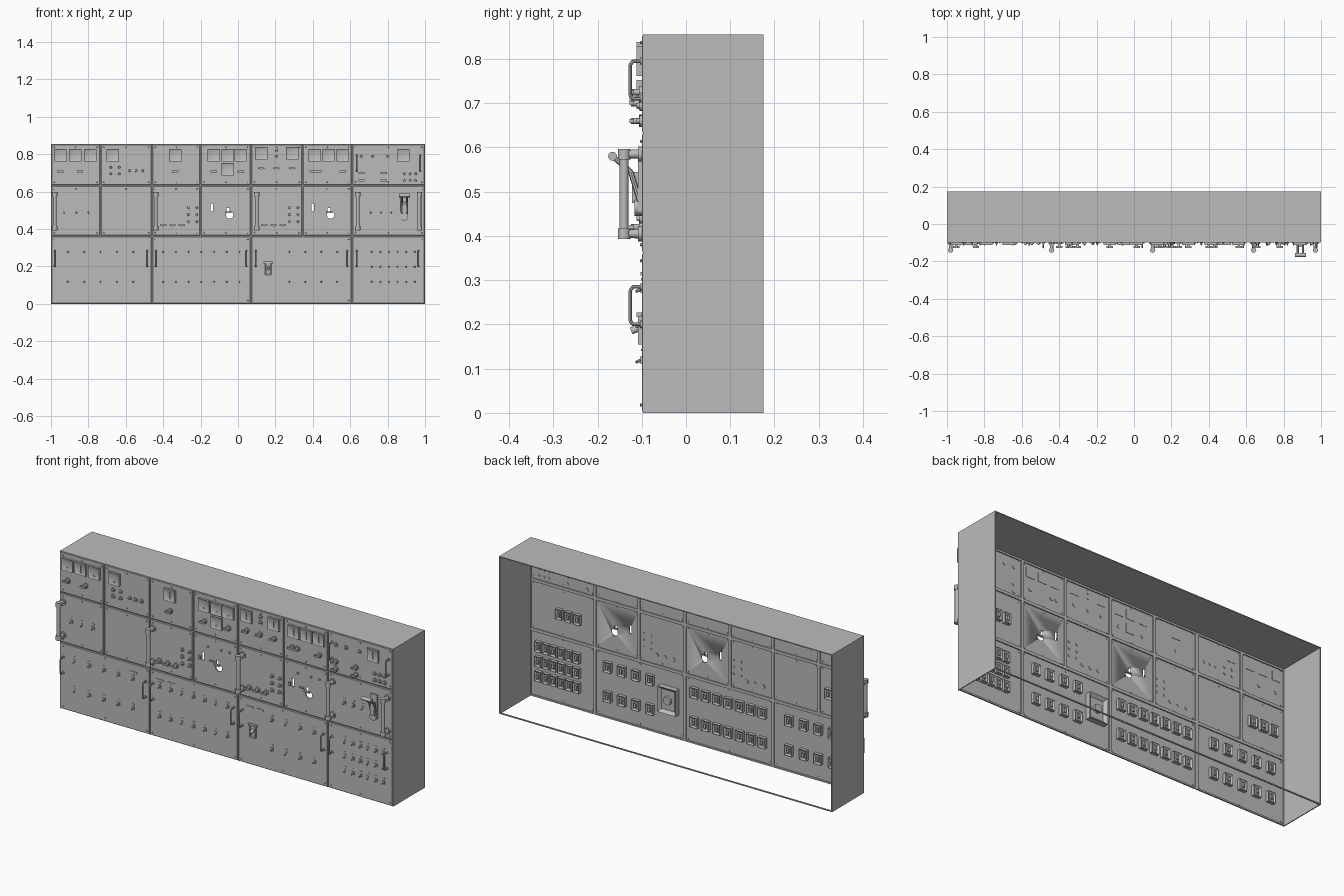
import bpy, bmesh
from math import radians
from mathutils import Matrix, Vector

cube = bpy.data.objects.get("Cube")
if cube:
    bpy.data.objects.remove(cube, do_unlink=True)

grey = bpy.data.materials.new("cabinet_grey")
grey.use_nodes = True
grey.diffuse_color = (0.5, 0.5, 0.5, 1)
shader = next(n for n in grey.node_tree.nodes if n.type == 'BSDF_PRINCIPLED')
shader.inputs["Base Color"].default_value = grey.diffuse_color

FACE = -0.1        # front surface of the panels
INNER = -0.093     # rear surface of the panels
GAP = 0.003


def make(name, bm):
    mesh = bpy.data.meshes.new(name)
    bmesh.ops.recalc_face_normals(bm, faces=bm.faces)
    for face in bm.faces:
        face.smooth = True
    bm.to_mesh(mesh)
    bm.free()
    mesh.set_sharp_from_angle(angle=radians(35))
    mesh.materials.append(grey)
    obj = bpy.data.objects.new(name, mesh)
    bpy.context.collection.objects.link(obj)
    return obj


def box(bm, low, high):
    low, high = Vector(low), Vector(high)
    matrix = Matrix.Translation((low + high) / 2) @ Matrix.Diagonal(high - low).to_4x4()
    return bmesh.ops.create_cube(bm, size=1, matrix=matrix)["verts"]


def plate(bm, x, z, width, height, front, back=FACE):
    return box(bm, (x - width / 2, front, z - height / 2), (x + width / 2, back, z + height / 2))


def rod(bm, start, end, radius, tip=None, sides=12):
    start, end = Vector(start), Vector(end)
    axis = end - start
    turn = axis.to_track_quat('Z', 'Y').to_matrix().to_4x4()
    bmesh.ops.create_cone(bm, cap_ends=True, segments=sides, radius1=radius,
                          radius2=radius if tip is None else tip, depth=axis.length,
                          matrix=Matrix.Translation((start + end) / 2) @ turn)


def stud(bm, x, z, radius, front, back=FACE, tip=None, sides=12):
    rod(bm, (x, back, z), (x, front, z), radius, tip, sides)


def wire(bm, points, radius):
    for start, end in zip(points, points[1:]):
        rod(bm, start, end, radius, sides=8)
    for point in points[1:-1]:
        bmesh.ops.create_icosphere(bm, subdivisions=1, radius=radius, matrix=Matrix.Translation(point))


def inset_face(bm, verts, direction, border, depth):
    faces = {f for v in verts for f in v.link_faces}
    bm.normal_update()
    face = next(f for f in faces if f.normal.y * direction > 0.9)
    bmesh.ops.inset_region(bm, faces=[face], thickness=border, use_even_offset=True)
    bmesh.ops.translate(bm, verts=face.verts, vec=(0, -direction * depth, 0))


# Open-backed shell with a rim around the open floor
bm = bmesh.new()
for side in (-1, 1):
    edges = sorted((side, side * 0.995))
    box(bm, (edges[0], INNER - 0.004, 0), (edges[1], 0.175, 0.855))
box(bm, (-0.995, INNER - 0.004, 0.85), (0.995, 0.175, 0.855))
box(bm, (-0.995, 0.169, 0), (0.995, 0.175, 0.006))
make("cabinet_shell", bm)

# Panel grid and the frame bars behind the seams
COLUMNS = [-1, -0.735, -0.46, -0.2, 0.07, 0.345, 0.61, 1]
WIDE = [-1, -0.46, 0.07, 0.61, 1]
ROWS = [("lower", 0, 0.362, WIDE), ("middle", 0.362, 0.632, COLUMNS), ("upper", 0.632, 0.855, COLUMNS)]

frame, screws, panels = bmesh.new(), bmesh.new(), {}
for row, bottom, top, xs in ROWS:
    box(frame, (-0.995, INNER, max(bottom - 0.008, 0)), (0.995, INNER + 0.006, bottom + 0.008))
    for x in xs:
        box(frame, (max(x - 0.008, -0.995), INNER, bottom), (min(x + 0.008, 0.995), INNER + 0.006, top))
    for number, (left, right) in enumerate(zip(xs, xs[1:])):
        bm = bmesh.new()
        verts = box(bm, (left + GAP, FACE, bottom + GAP), (right - GAP, INNER, top - GAP))
        bm.normal_update()
        rim = [e for e in bm.edges if all(v.co.y < FACE + 0.001 for v in e.verts)]
        bmesh.ops.bevel(bm, geom=rim, offset=0.002, segments=1, affect='EDGES')
        panels[row, number] = make(f"{row}_panel_{number}", bm)
        # Corner screws
        for x in (left + 0.018, (left + right) / 2, right - 0.018):
            for z in (bottom + 0.018, top - 0.018):
                stud(screws, x, z, 0.005, FACE - 0.004, INNER + 0.002, 0.003, 8)
box(frame, (-0.995, INNER, 0.84), (0.995, INNER + 0.006, 0.85))
make("seam_frame", frame)
make("panel_screws", screws)

# Round and slotted openings in two middle panels
fittings = bmesh.new()
for number, shift in ((3, 0), (5, 0.54)):
    panel, cutters = panels["middle", number], []
    for kind in ("round", "neck", "slot"):
        bm = bmesh.new()
        if kind == "round":
            stud(bm, shift - 0.045, 0.475, 0.02, FACE - 0.05, INNER + 0.05, sides=20)
        elif kind == "neck":
            plate(bm, shift - 0.054, 0.495, 0.016, 0.035, FACE - 0.05, INNER + 0.05)
        else:
            plate(bm, shift - 0.14, 0.515, 0.014, 0.045, FACE - 0.05, INNER + 0.05)
        cutter = make("opening_cutter", bm)
        cutter.hide_render = True
        cutters.append(cutter)
        cut = panel.modifiers.new(kind, 'BOOLEAN')
        cut.operation, cut.solver, cut.object = 'DIFFERENCE', 'EXACT', cutter
    graph = bpy.context.evaluated_depsgraph_get()
    baked = bpy.data.meshes.new_from_object(panel.evaluated_get(graph))
    panel.modifiers.clear()
    panel.data = baked
    for cutter in cutters:
        bpy.data.objects.remove(cutter, do_unlink=True)
    # Small brackets beside the openings
    plate(fittings, shift - 0.158, 0.505, 0.012, 0.018, FACE - 0.008)
    plate(fittings, shift - 0.085, 0.503, 0.025, 0.006, FACE - 0.008)
    plate(fittings, shift - 0.052, 0.49, 0.035, 0.008, FACE - 0.01)
    for x in (-0.11, -0.03, 0.02):
        stud(fittings, shift + x, 0.575, 0.006, FACE - 0.006)
make("opening_brackets", fittings)

# Large tubular pull handles
bm = bmesh.new()
for x in (-0.98, -0.44, 0.1, 0.64, 0.97):
    rod(bm, (x, -0.14, 0.395), (x, -0.14, 0.595), 0.01, sides=16)
    for z in (0.405, 0.585):
        stud(bm, x, z, 0.011, -0.14, tip=0.009)
        stud(bm, x, z, 0.017, FACE - 0.008)
        rod(bm, (x, -0.14, z - 0.012), (x, -0.14, z + 0.012), 0.014, sides=16)
make("pull_handles", bm)

# Thin bent-wire handles
bm = bmesh.new()
spots = [(x, 0.2) for x in (-0.98, -0.485, -0.44, 0.045, 0.095, 0.585, 0.635, 0.965)]
spots += [(x, 0.71) for x in (0.635, 0.975)]
for x, z in spots:
    path = [(0, 0), (-0.02, 0), (-0.026, 0.008), (-0.026, 0.077), (-0.02, 0.085), (0, 0.085)]
    wire(bm, [Vector((x, FACE + y, z + up)) for y, up in path], 0.004)
    for end in (0, 0.085):
        stud(bm, x, z + end, 0.008, FACE - 0.004)
make("wire_handles", bm)

# Square gauges with a recessed dial
bm = bmesh.new()
gauges = [(x, 0.795) for x in (-0.95, -0.87, -0.79, -0.67, -0.335, -0.13, -0.055, 0.015,
                               0.41, 0.485, 0.56, 0.885)]
gauges += [(0.125, 0.805), (0.29, 0.805), (-0.055, 0.72)]
for x, z in gauges:
    verts = plate(bm, x, z, 0.066, 0.066, FACE - 0.012)
    inset_face(bm, verts, -1, 0.006, 0.004)
    stud(bm, x, z - 0.018, 0.006, FACE - 0.011, FACE - 0.007)
    plate(bm, x, z + 0.004, 0.003, 0.03, FACE - 0.01, FACE - 0.007)
    plate(bm, x, z, 0.05, 0.05, INNER, INNER + 0.002)
make("gauges", bm)

# Rotary knobs with a cross grip
bm = bmesh.new()
knobs = [(x, 0.708) for x in (-0.95, -0.845, -0.335, -0.13, 0.015, 0.4, 0.43, 0.56)]
knobs += [(x, 0.725) for x in (0.125, 0.205, 0.29)]
knobs += [(x, z) for x in (0.66, 0.78) for z in (0.66, 0.7)]
knobs += [(x + shift, 0.42) for shift in (0, 0.54) for x in (-0.4, -0.35, -0.3)]
for x, z in knobs:
    stud(bm, x, z, 0.014, FACE - 0.006, sides=16)
    stud(bm, x, z, 0.007, FACE - 0.024)
    plate(bm, x, z, 0.034, 0.009, FACE - 0.028, FACE - 0.018)
    stud(bm, x, z, 0.01, INNER + 0.003, INNER)
make("rotary_knobs", bm)

# Round push buttons and indicator lamps
bm = bmesh.new()
buttons = [(x, z) for x in (-0.68, -0.635) for z in (0.695, 0.73)]
buttons += [(x, 0.712) for x in (-0.58, -0.545, -0.51)]
buttons += [(x + s, z) for s in (0, 0.54) for x in (-0.265, -0.22) for z in (0.44, 0.477, 0.515)]
buttons += [(x, z) for x in (0.89, 0.92, 0.95) for z in (0.66, 0.695)]
buttons += [(0.205, 0.79), (0.205, 0.82), (0.66, 0.79), (0.72, 0.79), (0.8, 0.79)]
for x, z in buttons:
    stud(bm, x, z, 0.012, FACE - 0.005)
    stud(bm, x, z, 0.008, FACE - 0.012, tip=0.005)
    stud(bm, x, z, 0.007, INNER + 0.003, INNER)
make("push_buttons", bm)

# Toggle switches, with their bodies showing behind the panels
levers, bodies, labels = bmesh.new(), bmesh.new(), bmesh.new()


def spread(first, step, count):
    return [first + step * i for i in range(count)]


toggles = [(x, z) for z in (0.12, 0.28) for x in
           spread(-0.91, 0.0875, 5) + spread(-0.4, 0.068, 7) + spread(0.275, 0.085, 4)]
toggles += [(x, z) for z in (0.12, 0.2, 0.28) for x in spread(0.715, 0.046, 6)]
toggles += [(x, 0.49) for x in spread(-0.93, 0.065, 3) + spread(0.71, 0.055, 3)]
for x, z in toggles:
    plate(levers, x, z, 0.016, 0.018, FACE - 0.003)
    rod(levers, (x, FACE, z), (x, FACE - 0.014, z - 0.006), 0.004, 0.003, 8)
    width = 0.036 if 0.7 < x else 0.044
    verts = plate(bodies, x, z, width, 0.055, INNER, INNER + 0.018)
    inset_face(bodies, verts, 1, 0.008, 0.007)
    plate(bodies, x, z, 0.012, 0.022, INNER + 0.01, INNER + 0.02)
    plate(labels, x, z + 0.022, 0.014, 0.005, FACE - 0.002)
for x in (-0.56, -0.4, -0.33, 0.14, 0.2):
    plate(labels, x, 0.315, 0.045, 0.008, FACE - 0.003)
make("toggle_switches", levers)
make("switch_bodies", bodies)
make("label_plates", labels)

# Recessed selector in the lower panel, with its rear housing
bm = bmesh.new()
verts = plate(bm, 0.162, 0.19, 0.036, 0.07, FACE - 0.008)
inset_face(bm, verts, -1, 0.005, 0.004)
plate(bm, 0.162, 0.222, 0.05, 0.01, FACE - 0.012)
rod(bm, (0.162, FACE, 0.195), (0.162, FACE - 0.024, 0.185), 0.008)
verts = plate(bm, 0.162, 0.2, 0.11, 0.14, INNER, INNER + 0.03)
inset_face(bm, verts, 1, 0.016, 0.016)
stud(bm, 0.162, 0.2, 0.022, INNER + 0.028, INNER + 0.01, sides=16)
make("selector_switch", bm)

# Main breaker lever
bm = bmesh.new()
x = 0.89
plate(bm, x, 0.52, 0.04, 0.13, FACE - 0.008)
for side in (-0.014, 0.014):
    wire(bm, [Vector((x + side, y, z)) for y, z in
              ((-0.105, 0.48), (-0.125, 0.545), (-0.166, 0.58))], 0.006)
stud(bm, x, 0.465, 0.02, FACE - 0.016, sides=16)
plate(bm, x, 0.51, 0.022, 0.07, FACE - 0.022)
rod(bm, (x - 0.03, -0.166, 0.58), (x + 0.03, -0.166, 0.58), 0.01, sides=16)
make("breaker_lever", bm)
